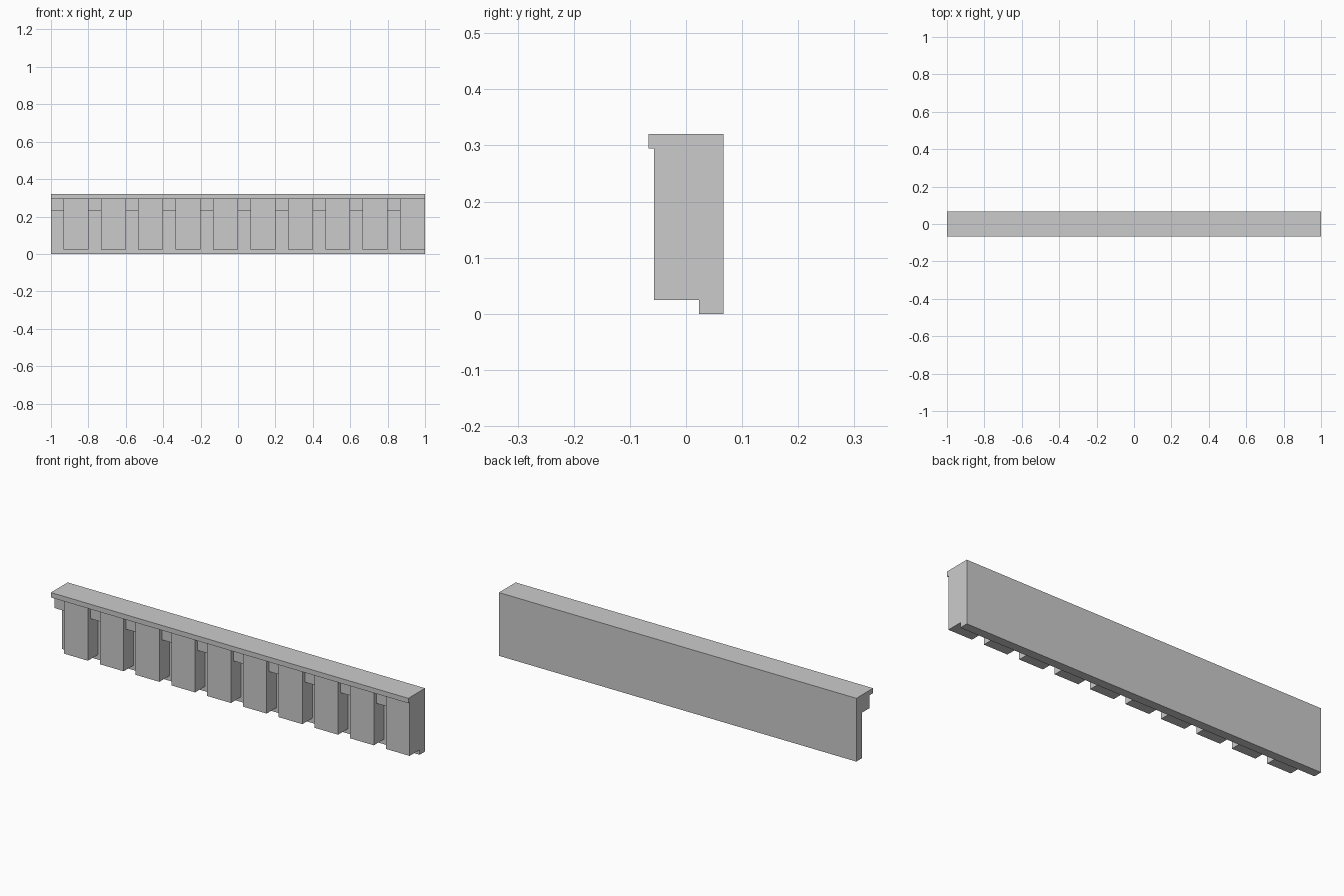
import bpy, bmesh

if "Cube" in bpy.data.objects:
    bpy.data.objects.remove(bpy.data.objects["Cube"])

LENGTH, COUNT = 2.0, 10
PITCH = LENGTH / COUNT
GAP = PITCH / 3
BACK, BOARD_FRONT, CAP_FRONT = 0.067, 0.023, -0.067
CAP_BOTTOM, TOP = 0.295, 0.32


def extrude_profile(name, profile, x0, x1):
    """Extrude a closed (y, z) profile along x."""
    bm = bmesh.new()
    face = bm.faces.new([bm.verts.new((x0, y, z)) for y, z in profile])
    result = bmesh.ops.extrude_face_region(bm, geom=[face])
    moved = [v for v in result["geom"] if isinstance(v, bmesh.types.BMVert)]
    bmesh.ops.translate(bm, verts=moved, vec=(x1 - x0, 0, 0))
    bmesh.ops.recalc_face_normals(bm, faces=bm.faces)
    mesh = bpy.data.meshes.new(name)
    bm.to_mesh(mesh)
    bm.free()
    obj = bpy.data.objects.new(name, mesh)
    bpy.context.collection.objects.link(obj)
    return obj


def repeated_block(name, x0, x1, front, bottom):
    """Block fixed to the board under the cap, repeated along the moulding."""
    obj = extrude_profile(name, [(front, bottom), (BOARD_FRONT, bottom),
                                 (BOARD_FRONT, CAP_BOTTOM), (front, CAP_BOTTOM)], x0, x1)
    array = obj.modifiers.new("repeat", 'ARRAY')
    array.count = COUNT
    array.use_relative_offset = False
    array.use_constant_offset = True
    array.constant_offset_displace = (PITCH, 0, 0)
    return obj


# Backing board with overhanging cap, one L-shaped profile
extrude_profile("board_and_cap", [
    (BACK, 0), (BACK, TOP), (CAP_FRONT, TOP), (CAP_FRONT, CAP_BOTTOM),
    (BOARD_FRONT, CAP_BOTTOM), (BOARD_FRONT, 0)], -LENGTH / 2, LENGTH / 2)

# Short spacers in the gaps, then the tall dentil blocks
start = -LENGTH / 2
repeated_block("gap_spacers", start, start + GAP, -0.037, 0.23)
repeated_block("dentil_blocks", start + GAP, start + PITCH, -0.057, 0.025)
